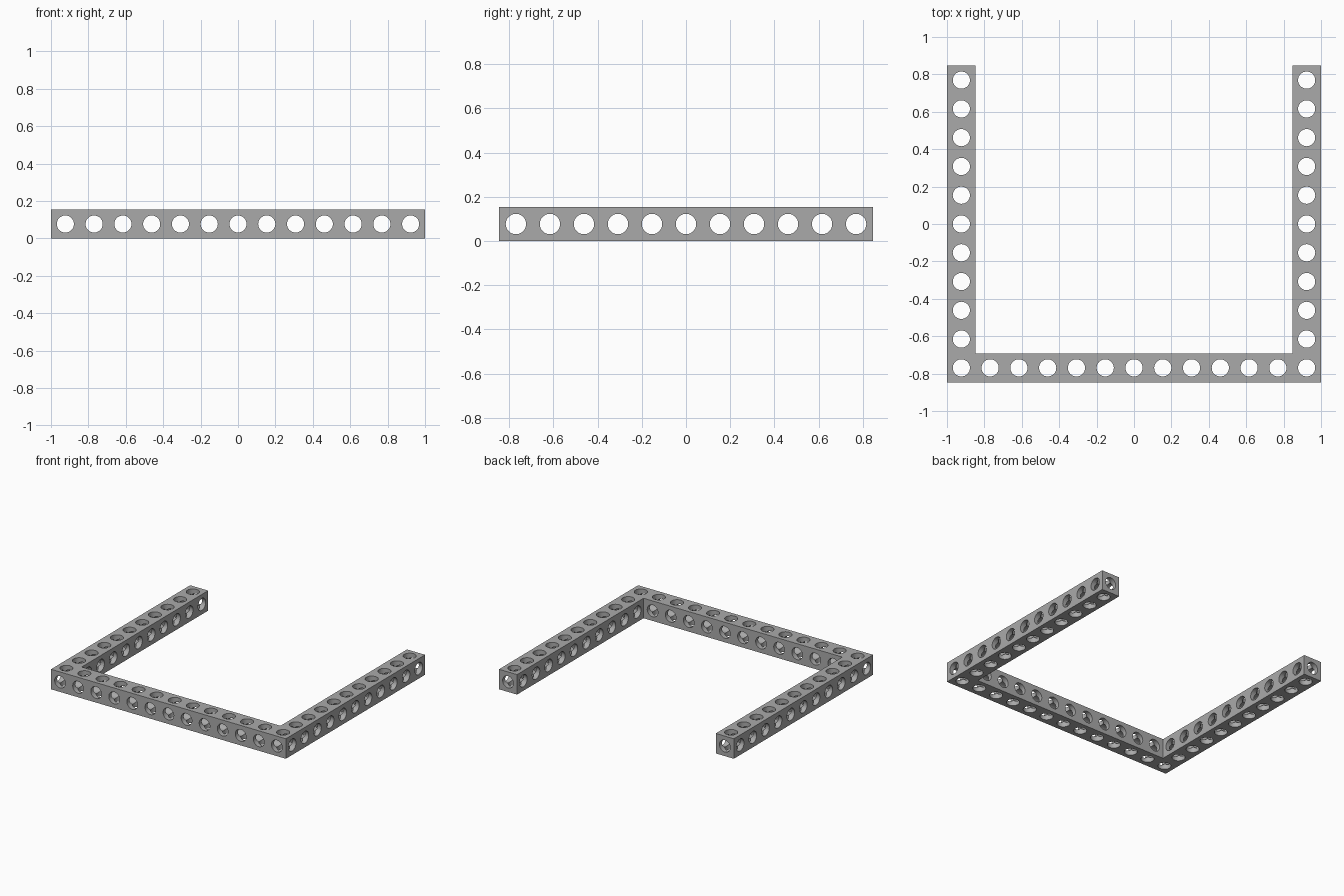
import bpy
import bmesh
import math
from mathutils import Matrix, Vector

cube = bpy.data.objects.get("Cube")
if cube:
    bpy.data.objects.remove(cube, do_unlink=True)

PITCH = 2 / 13          # one hole cell; the beam is one cell square
NX, NY = 13, 11         # cells across and cells deep
HX, HY = NX * PITCH / 2, NY * PITCH / 2
MID = PITCH / 2

grey = bpy.data.materials.new("beam grey")
grey.use_nodes = True
colour = (0.4, 0.4, 0.4, 1)
grey.diffuse_color = colour
grey.node_tree.nodes["Principled BSDF"].inputs["Base Color"].default_value = colour


def add_object(name, bm):
    bmesh.ops.recalc_face_normals(bm, faces=bm.faces)
    mesh = bpy.data.meshes.new(name)
    bm.to_mesh(mesh)
    bm.free()
    mesh.materials.append(grey)
    obj = bpy.data.objects.new(name, mesh)
    bpy.context.collection.objects.link(obj)
    return obj


def bore_set(name, axis, centres, length, radius):
    """Parallel cylinders along one axis, used as a cutter."""
    bm = bmesh.new()
    turn = Vector((0, 0, 1)).rotation_difference(Vector(axis)).to_matrix().to_4x4()
    for c in centres:
        bmesh.ops.create_cone(bm, cap_ends=True, segments=32, radius1=radius,
                              radius2=radius, depth=length,
                              matrix=Matrix.Translation(c) @ turn)
    obj = add_object(name, bm)
    obj.hide_render = True
    return obj


# U-shaped beam: outline extruded to the beam height
half = [(HX, -HY), (HX, HY), (HX - PITCH, HY), (HX - PITCH, PITCH - HY)]
outline = half + [(-x, y) for x, y in reversed(half)]
bm = bmesh.new()
base = bm.faces.new([bm.verts.new((x, y, 0)) for x, y in outline])
top = bmesh.ops.extrude_face_region(bm, geom=[base])["geom"]
bmesh.ops.translate(bm, vec=(0, 0, PITCH),
                    verts=[v for v in top if isinstance(v, bmesh.types.BMVert)])
frame = add_object("perforated_u_frame", bm)

# Hole centres along both directions
xs = [(i + 0.5) * PITCH - HX for i in range(NX)]
ys = [(j + 0.5) * PITCH - HY for j in range(NY)]
cells = [(x, y, MID) for i, x in enumerate(xs) for j, y in enumerate(ys)
         if j == 0 or i in (0, NX - 1)]

# Radii differ by a hair so that crossing bores cut cleanly
R = 0.046
cutters = [
    bore_set("vertical_bores", (0, 0, 1), cells, 0.4, R),
    bore_set("cross_bores", (1, 0, 0), [(0, y, MID) for y in ys], 2.4, R + 0.0002),
    bore_set("depth_bores", (0, 1, 0), [(x, 0, MID) for x in xs], 2.2, R - 0.0002),
]

bpy.ops.object.select_all(action="DESELECT")
bpy.context.view_layer.objects.active = frame
frame.select_set(True)
for cutter in cutters:
    mod = frame.modifiers.new(cutter.name, "BOOLEAN")
    mod.operation = "DIFFERENCE"
    mod.solver = "EXACT"
    mod.object = cutter
    bpy.ops.object.modifier_apply(modifier=mod.name)
for cutter in cutters:
    bpy.data.objects.remove(cutter, do_unlink=True)

# Round bores, crisp beam edges
bpy.ops.object.shade_smooth_by_angle(angle=math.radians(30))
